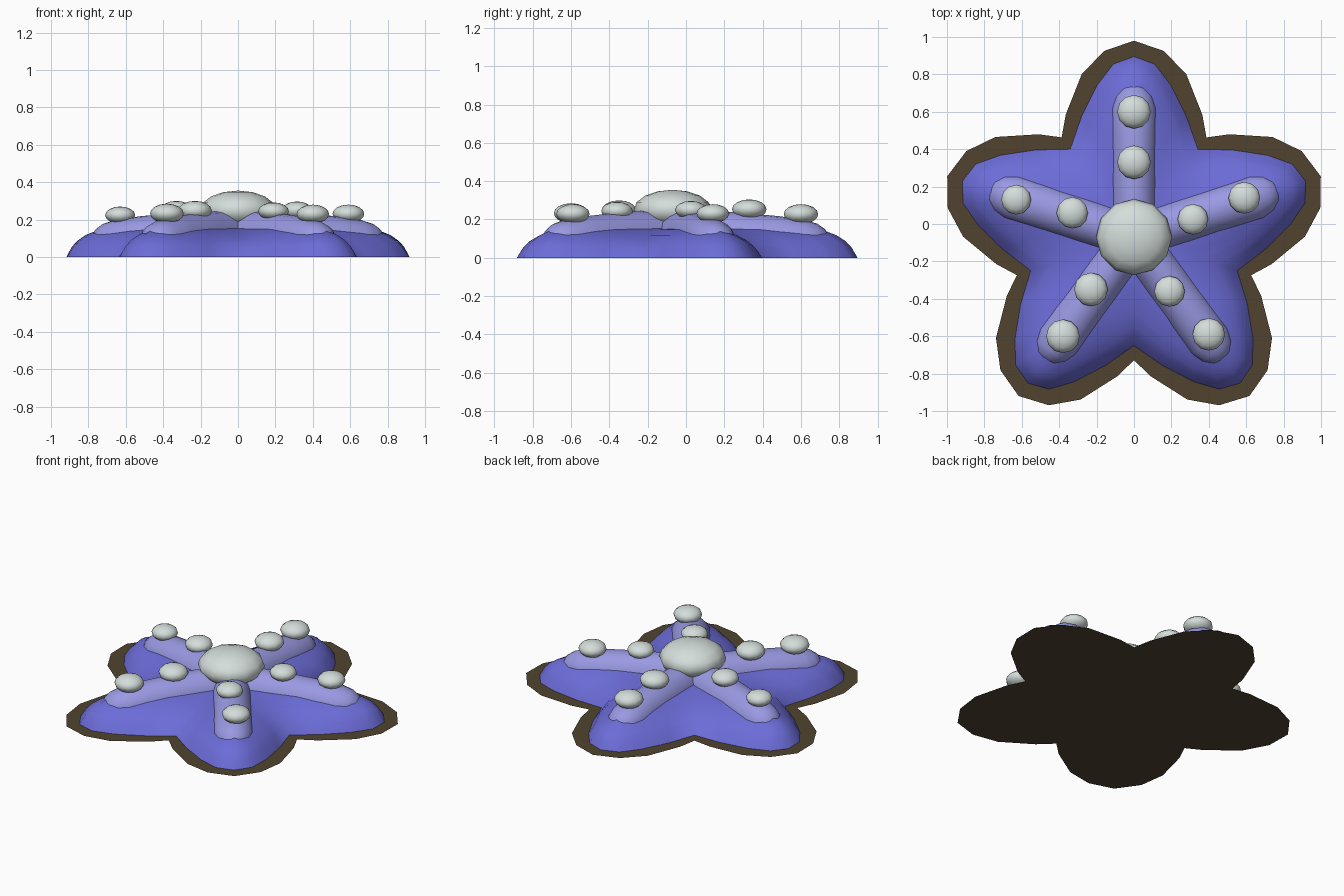
import bpy, bmesh
from math import sin, cos, pi, radians
from mathutils import Matrix, Vector

if "Cube" in bpy.data.objects:
    bpy.data.objects.remove(bpy.data.objects["Cube"], do_unlink=True)

CENTRE = Vector((0, -0.07, 0))
ARM_TURNS = [Matrix.Rotation(-2 * pi / 5 * i, 3, 'Z') for i in range(5)]


def material(name, rgb):
    mat = bpy.data.materials.new(name)
    mat.use_nodes = True
    mat.diffuse_color = (*rgb, 1)
    mat.node_tree.nodes["Principled BSDF"].inputs["Base Color"].default_value = (*rgb, 1)
    return mat


BROWN = material("sand_brown", (0.082, 0.057, 0.029))
BLUE = material("violet_blue", (0.15, 0.15, 0.69))
LILAC = material("light_lilac", (0.32, 0.32, 0.77))
PEARL = material("pearl_grey", (0.66, 0.73, 0.71))


def finish(bm, name, mat, location, angle):
    bmesh.ops.remove_doubles(bm, verts=bm.verts, dist=0.0005)
    mesh = bpy.data.meshes.new(name)
    bm.to_mesh(mesh)
    bm.free()
    mesh.materials.append(mat)
    obj = bpy.data.objects.new(name, mesh)
    bpy.context.collection.objects.link(obj)
    obj.location = location
    if angle:
        bpy.ops.object.select_all(action='DESELECT')
        obj.select_set(True)
        bpy.context.view_layer.objects.active = obj
        bpy.ops.object.shade_smooth_by_angle(angle=radians(angle))
    return obj


def star(half):
    """Closed star outline from half an arm, listed valley to tip."""
    arm = [(-x, y) for x, y in half] + [(x, y) for x, y in half[-2:0:-1]]
    return [turn @ Vector((x, y, 0)) for turn in ARM_TURNS for x, y in arm]


def skin(bm, rings, closed):
    """Bridge successive rings of points with quads."""
    rows = [[bm.verts.new(p) for p in ring] for ring in rings]
    n = len(rows[0])
    for a, b in zip(rows, rows[1:]):
        for i in range(n if closed else n - 1):
            j = (i + 1) % n
            bm.faces.new((a[i], a[j], b[j], b[i]))
    return rows


# Flat base sheet
bm = bmesh.new()
sheet = star([(0.387, 0.533), (0.365, 0.655), (0.28, 0.87), (0.16, 0.995), (0, 1.05)])
bm.faces.new([bm.verts.new(p) for p in reversed(sheet)])
finish(bm, "base_sheet", BROWN, CENTRE, 0)

# Domed star body, each ring pulled towards the spines of the arms
outline = star([(0.341, 0.47), (0.28, 0.645), (0.195, 0.815), (0.11, 0.925), (0, 0.965)])
spines = star([(0, 0), (0, 0.3), (0, 0.45), (0, 0.58), (0, 0.65)])
levels = [(0, 0), (0.1, 0.055), (0.2, 0.088), (0.35, 0.118), (0.6, 0.148), (1, 0.168)]
rings = [[p.lerp(s, t) + Vector((0, 0, z)) for p, s in zip(outline, spines)]
         for t, z in levels]
bm = bmesh.new()
skin(bm, rings, True)
bmesh.ops.remove_doubles(bm, verts=bm.verts, dist=0.0005)
bmesh.ops.recalc_face_normals(bm, faces=bm.faces)
finish(bm, "star_body", BLUE, CENTRE, 60)

# Raised ridge along each arm: distance, half width, top height
STATIONS = [(0, 0.12, 0.25), (0.3, 0.123, 0.24), (0.55, 0.123, 0.218), (0.69, 0.12, 0.198),
            (0.755, 0.098, 0.178), (0.795, 0.065, 0.15), (0.815, 0.03, 0.11)]
FLOOR = 0.09
for number, turn in enumerate(ARM_TURNS, 1):
    rings = []
    for r, width, top in STATIONS:
        rings.append([turn @ Vector((width * cos(a), r, FLOOR + (top - FLOOR) * sin(a)))
                      for a in (pi * k / 10 for k in range(11))])
    bm = bmesh.new()
    rows = skin(bm, rings, False)
    bm.faces.new(rows[-1])
    bmesh.ops.recalc_face_normals(bm, faces=bm.faces)
    if sum(f.normal.z for f in bm.faces) < 0:
        bmesh.ops.reverse_faces(bm, faces=bm.faces)
    finish(bm, f"arm_ridge_{number}", LILAC, CENTRE, 60)


def knob(name, x, y, top, radius, half_height, segments, ring_count):
    bm = bmesh.new()
    bmesh.ops.create_uvsphere(bm, u_segments=segments, v_segments=ring_count, radius=1)
    bmesh.ops.scale(bm, vec=(radius, radius, half_height), verts=bm.verts)
    finish(bm, name, PEARL, (x, y, top - half_height), 60)


# Central dome and the two small knobs on each arm
knob("centre_dome", 0, -0.07, 0.355, 0.203, 0.105, 12, 8)
KNOBS = [(0, 0.60, 0.28, 0.09), (0, 0.33, 0.305, 0.09),
         (0.59, 0.14, 0.28, 0.085), (0.315, 0.025, 0.297, 0.082),
         (0.40, -0.59, 0.28, 0.087), (0.19, -0.36, 0.292, 0.082),
         (-0.38, -0.60, 0.285, 0.09), (-0.23, -0.35, 0.30, 0.09),
         (-0.63, 0.13, 0.27, 0.08), (-0.33, 0.06, 0.30, 0.084)]
for i, (x, y, top, radius) in enumerate(KNOBS):
    side = "outer" if i % 2 == 0 else "inner"
    knob(f"{side}_knob_{i // 2 + 1}", x, y, top, radius, radius * 0.58, 12, 8)
